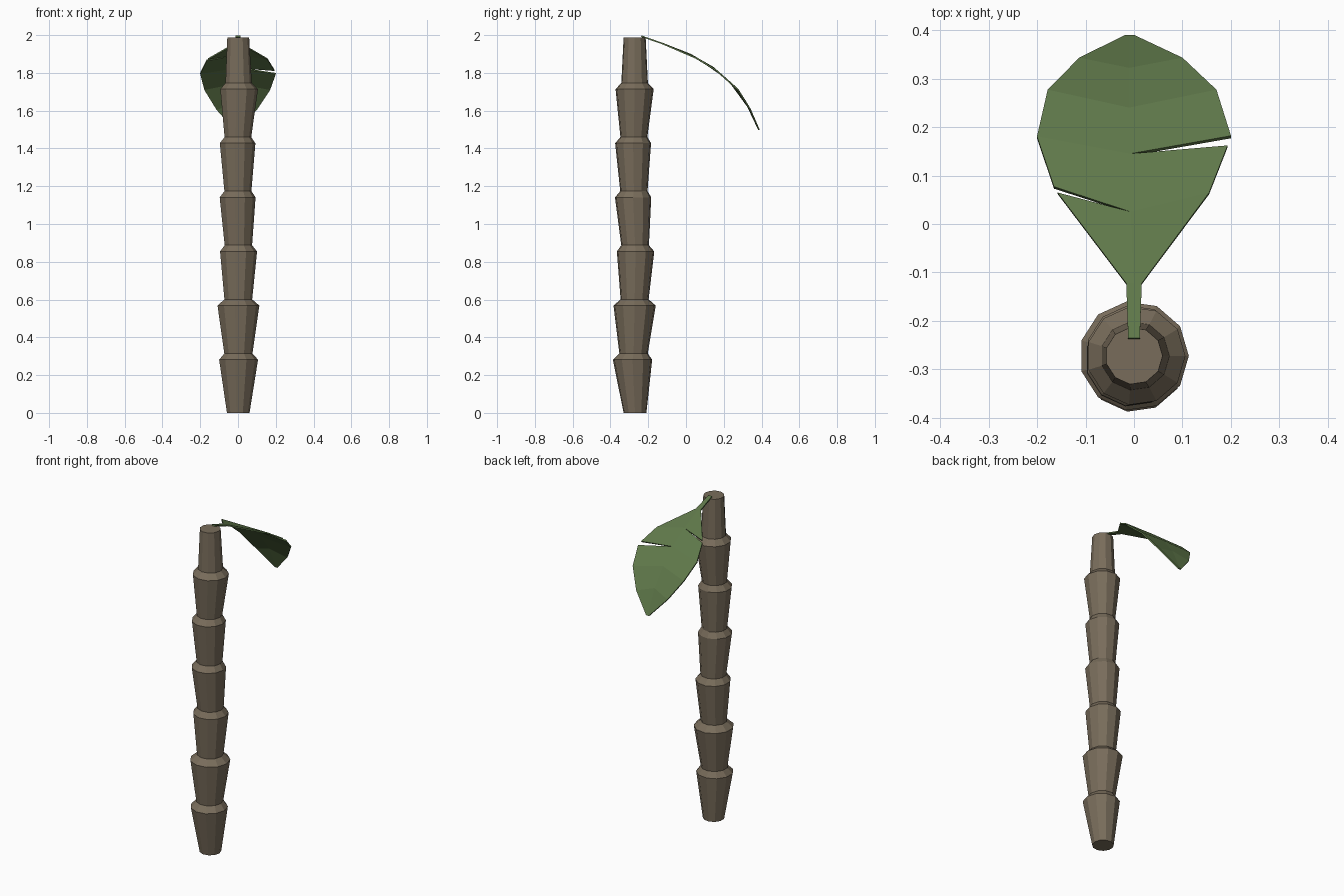
import bpy, bmesh
from math import cos, sin, pi

old = bpy.data.objects.get("Cube")
if old:
    bpy.data.objects.remove(old, do_unlink=True)


def material(name, rgb):
    m = bpy.data.materials.new(name)
    m.use_nodes = True
    m.diffuse_color = (*rgb, 1)
    m.node_tree.nodes["Principled BSDF"].inputs["Base Color"].default_value = (*rgb, 1)
    return m


def finish(name, bm, mat):
    mesh = bpy.data.meshes.new(name)
    bm.to_mesh(mesh)
    bm.free()
    mesh.materials.append(mat)
    ob = bpy.data.objects.new(name, mesh)
    bpy.context.collection.objects.link(ob)
    return ob


bark = material("bark brown", (0.19, 0.152, 0.105))
green = material("leaf green", (0.114, 0.187, 0.068))

# Trunk: stacked flaring segments, each with a short shoulder back to a neck
SIDES = 11
SEGMENT = 0.2865
flares = [(0.001, -0.283, 0.105), (0.0, -0.272, 0.113), (0.001, -0.267, 0.10),
          (-0.004, -0.28, 0.097), (-0.004, -0.28, 0.096), (0.004, -0.272, 0.102)]
rings = [(0, -0.27, 0, 0.061)]
for i, (x, y, r) in enumerate(flares):
    z = (i + 1) * SEGMENT
    rings.append((x, y, z - 0.005, r))
    rings.append((x * 0.5, (y - 0.272) / 2, z + 0.028, 0.076 - 0.001 * i))
rings.append((0, -0.272, 1.988, 0.059))

bm = bmesh.new()
loops = [[bm.verts.new((x + r * cos(2 * pi * k / SIDES), y + r * sin(2 * pi * k / SIDES), z))
          for k in range(SIDES)] for x, y, z, r in rings]
for a, b in zip(loops, loops[1:]):
    for k in range(SIDES):
        n = (k + 1) % SIDES
        bm.faces.new((a[k], a[n], b[n], b[k]))
bm.faces.new(loops[0][::-1])
bm.faces.new(loops[-1])
finish("trunk", bm, bark)

# Leaf: curved down along its length, every point's height follows this arc
arc = [(-0.235, 1.998), (-0.12, 1.958), (0.0, 1.915), (0.145, 1.832),
       (0.275, 1.718), (0.34, 1.615), (0.39, 1.50)]


def arc_height(y):
    for (y0, z0), (y1, z1) in zip(arc, arc[1:]):
        if y <= y1:
            return z0 + (z1 - z0) * (y - y0) / (y1 - y0)
    return arc[-1][1]


# Each section: near row and far row of left edge, midrib, right edge
stem = [(-0.012, -0.235), (0, -0.235), (0.012, -0.235)]
neck = [(-0.016, -0.122), (0, -0.122), (0.016, -0.122)]
low = [(-0.158, 0.065), (-0.006, 0.025), (0.155, 0.065)]
low_slit = [(-0.165, 0.077), low[1], low[2]]
mid = [(-0.20, 0.181), (-0.008, 0.145), (0.193, 0.162)]
mid_slit = [mid[0], mid[1], (0.20, 0.182)]
high = [(-0.178, 0.277), (-0.010, 0.24), (0.17, 0.277)]
upper = [(-0.113, 0.343), (-0.010, 0.322), (0.10, 0.343)]
tip = [(-0.018, 0.39), (-0.009, 0.39), (0.0, 0.39)]
sections = [(stem, neck), (neck, low), (low_slit, mid), (mid_slit, high),
            (high, upper), (upper, tip)]

bm = bmesh.new()
points = {}


def vert(p):
    if p not in points:
        points[p] = bm.verts.new((p[0], p[1], arc_height(p[1])))
    return points[p]


for near, far in sections:
    for s in (0, 1):
        bm.faces.new([vert(p) for p in (near[s], near[s + 1], far[s + 1], far[s])])
leaf = finish("leaf", bm, green)
thick = leaf.modifiers.new("thickness", "SOLIDIFY")
thick.thickness = 0.008
thick.offset = -1
